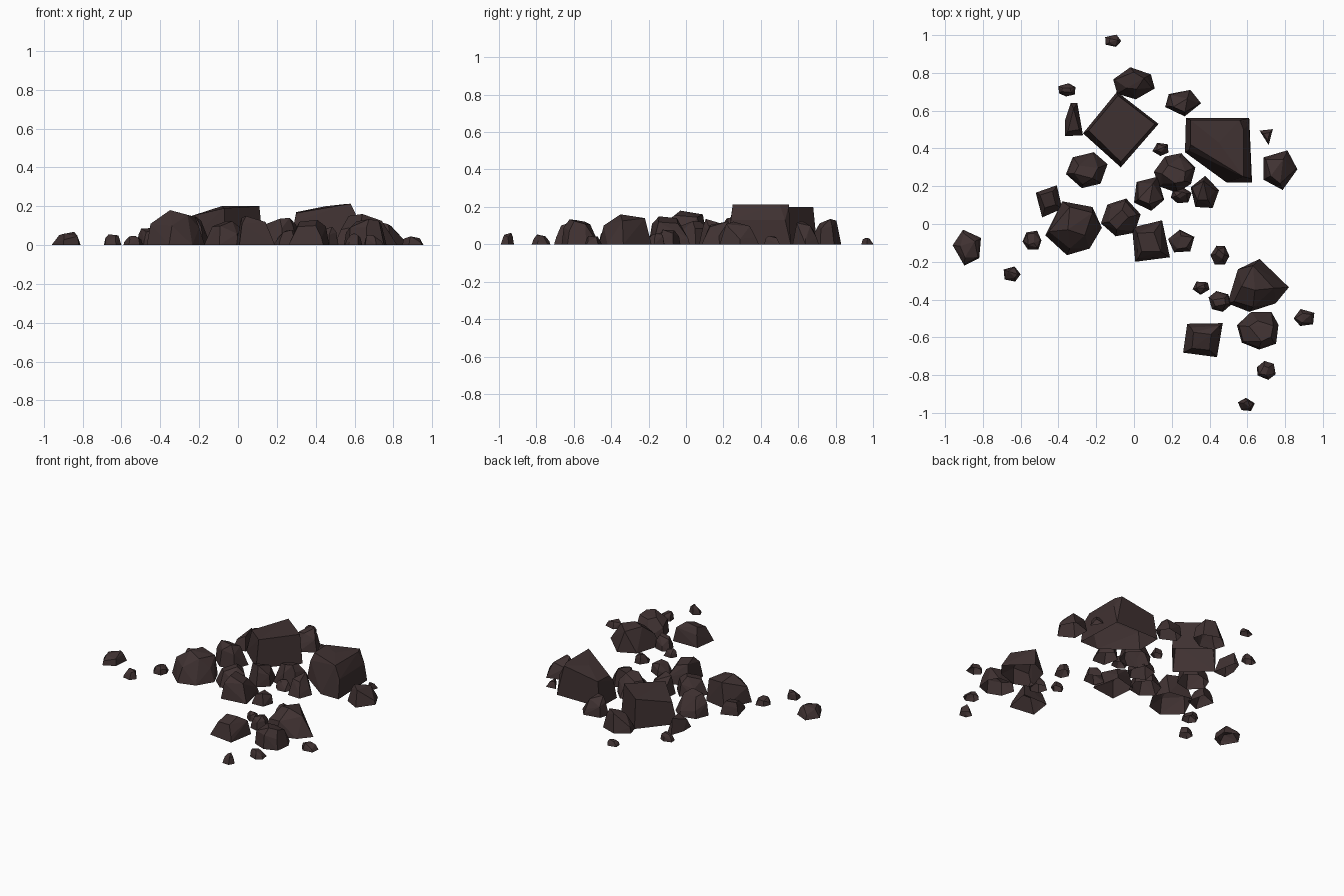
import bpy, bmesh, math, random

if "Cube" in bpy.data.objects:
    bpy.data.objects.remove(bpy.data.objects["Cube"])

stone = bpy.data.materials.new("dark brown stone")
stone.diffuse_color = (0.05, 0.031, 0.031, 1)
stone.use_nodes = True
stone.node_tree.nodes["Principled BSDF"].inputs["Base Color"].default_value = stone.diffuse_color


def hull_object(name, points):
    """Faceted rock shell, open underneath: convex hull of a few points."""
    bm = bmesh.new()
    for p in points:
        bm.verts.new(p)
    res = bmesh.ops.convex_hull(bm, input=bm.verts)
    junk = {g for g in res["geom_interior"] + res["geom_unused"]
            if isinstance(g, bmesh.types.BMVert)}
    bmesh.ops.delete(bm, geom=list(junk), context='VERTS')
    bmesh.ops.dissolve_limit(bm, angle_limit=math.radians(4),
                             verts=bm.verts, edges=bm.edges)
    bmesh.ops.recalc_face_normals(bm, faces=bm.faces)
    under = [f for f in bm.faces if max(v.co.z for v in f.verts) < 1e-5]
    bmesh.ops.delete(bm, geom=under, context='FACES')
    me = bpy.data.meshes.new(name)
    bm.to_mesh(me)
    bm.free()
    me.materials.append(stone)
    ob = bpy.data.objects.new(name, me)
    bpy.context.collection.objects.link(ob)
    return ob


def boulder(name, base, top):
    """Large rock from a ground outline and raised points."""
    return hull_object(name, [(x, y, 0) for x, y in base] + top)


def rock(name, x, y, sx, sy, h, sides, start, seed):
    """Small rock: jittered rings that taper to a tilted top, fitted to its size."""
    rnd = random.Random(seed)
    ring = [(math.radians(start + 360 * (i + rnd.uniform(-.12, .12)) / sides),
             rnd.uniform(.92, 1.05)) for i in range(sides)]
    base = [(r * math.cos(a), r * math.sin(a)) for a, r in ring]
    x0, x1 = min(p[0] for p in base), max(p[0] for p in base)
    y0, y1 = min(p[1] for p in base), max(p[1] for p in base)
    base = [((p[0] - x0) / (x1 - x0) - .5, (p[1] - y0) / (y1 - y0) - .5) for p in base]
    tilt = rnd.uniform(0, 2 * math.pi)
    ox, oy = rnd.uniform(-.08, .08), rnd.uniform(-.08, .08)
    pts = []
    for i, (bx, by) in enumerate(base):
        lean = .5 * (bx * math.cos(tilt) + by * math.sin(tilt))
        pts.append((x + bx * sx, y + by * sy, 0))
        k = rnd.uniform(.76, .92)
        pts.append((x + bx * sx * k, y + by * sy * k, h * (.48 + lean)))
        if sides < 5 or i % 3 != 1:
            k = rnd.uniform(.42, .64)
            pts.append((x + (bx * k + ox) * sx, y + (by * k + oy) * sy,
                        h * (.92 + .5 * lean)))
    return hull_object(name, pts)


# Square block at the back left
boulder("square_block",
        [(-.27, .48), (-.09, .70), (.13, .53), (-.07, .30)],
        [(-.24, .495, .15), (-.085, .68, .20), (.11, .53, .20), (-.07, .33, .19)])

# Big slab at the back right, with its near left corner chipped off
boulder("chipped_slab",
        [(.275, .56), (.61, .56), (.625, .22), (.49, .22), (.27, .38)],
        [(.30, .55, .17), (.56, .55, .212), (.61, .53, .13), (.58, .50, .213),
         (.58, .25, .213), (.62, .24, .13), (.45, .43, .20), (.30, .42, .165),
         (.29, .39, .12)])

# Rounded boulder on the left
boulder("left_boulder",
        [(-.38, .12), (-.22, .09), (-.17, -.02), (-.235, -.13), (-.355, -.165), (-.47, -.06)],
        [(-.34, .09, .16), (-.22, .06, .145), (-.26, -.06, .155), (-.35, -.03, .18),
         (-.45, -.04, .11), (-.34, -.13, .10), (-.20, -.02, .09)])

# Boulder of the front right group
boulder("front_boulder",
        [(.665, -.185), (.82, -.335), (.75, -.42), (.61, -.465), (.495, -.42), (.55, -.24)],
        [(.63, -.22, .14), (.74, -.34, .125), (.64, -.35, .16), (.57, -.33, .15),
         (.53, -.41, .08), (.63, -.44, .10)])

# Upright splinter left of the square block
boulder("splinter",
        [(-.335, .64), (-.30, .64), (-.27, .47), (-.365, .465), (-.365, .55)],
        [(-.32, .61, .10), (-.29, .50, .09), (-.35, .49, .06)])

# Middle-sized chunks: x, y, width, depth, height, sides, start angle
chunks = [
    (.00, .745, .22, .17, .13, 6, 100),
    (.26, .64, .19, .14, .12, 5, 65),
    (.775, .285, .18, .21, .115, 5, 70),
    (.215, .27, .22, .21, .135, 7, 20),
    (-.25, .285, .22, .19, .15, 6, 10),
    (.375, .17, .15, .17, .12, 5, 90),
    (.08, .16, .16, .18, .13, 5, 60),
    (-.45, .12, .14, .17, .085, 4, 65),
    (-.07, .035, .21, .20, .12, 6, 75),
    (.09, -.09, .20, .22, .14, 4, 50),
    (-.885, -.125, .15, .19, .065, 5, 35),
    (.655, -.565, .22, .20, .13, 7, 10),
    (.365, -.615, .21, .18, .12, 4, 34),
]
for i, c in enumerate(chunks):
    rock(f"chunk_{i + 1}", *c, seed=i + 11)

# Scattered pebbles: x, y, width, depth, height
pebbles = [
    (-.11, .97, .085, .065, .035), (-.355, .71, .09, .07, .05),
    (.14, .395, .085, .07, .05), (.25, .15, .11, .08, .06),
    (.25, -.09, .14, .12, .08), (-.54, -.085, .10, .10, .045),
    (-.645, -.265, .09, .08, .055), (.455, -.165, .10, .10, .06),
    (.355, -.34, .09, .07, .055), (.455, -.41, .12, .11, .09),
    (.90, -.495, .11, .09, .045), (.70, -.775, .10, .10, .05),
    (.595, -.955, .09, .07, .06),
]
for i, p in enumerate(pebbles):
    rock(f"pebble_{i + 1}", *p, sides=5 + i % 2, start=25 * i, seed=i + 41)

# Low shard beside the slab
rock("shard", .70, .46, .07, .085, .045, sides=3, start=30, seed=70)
